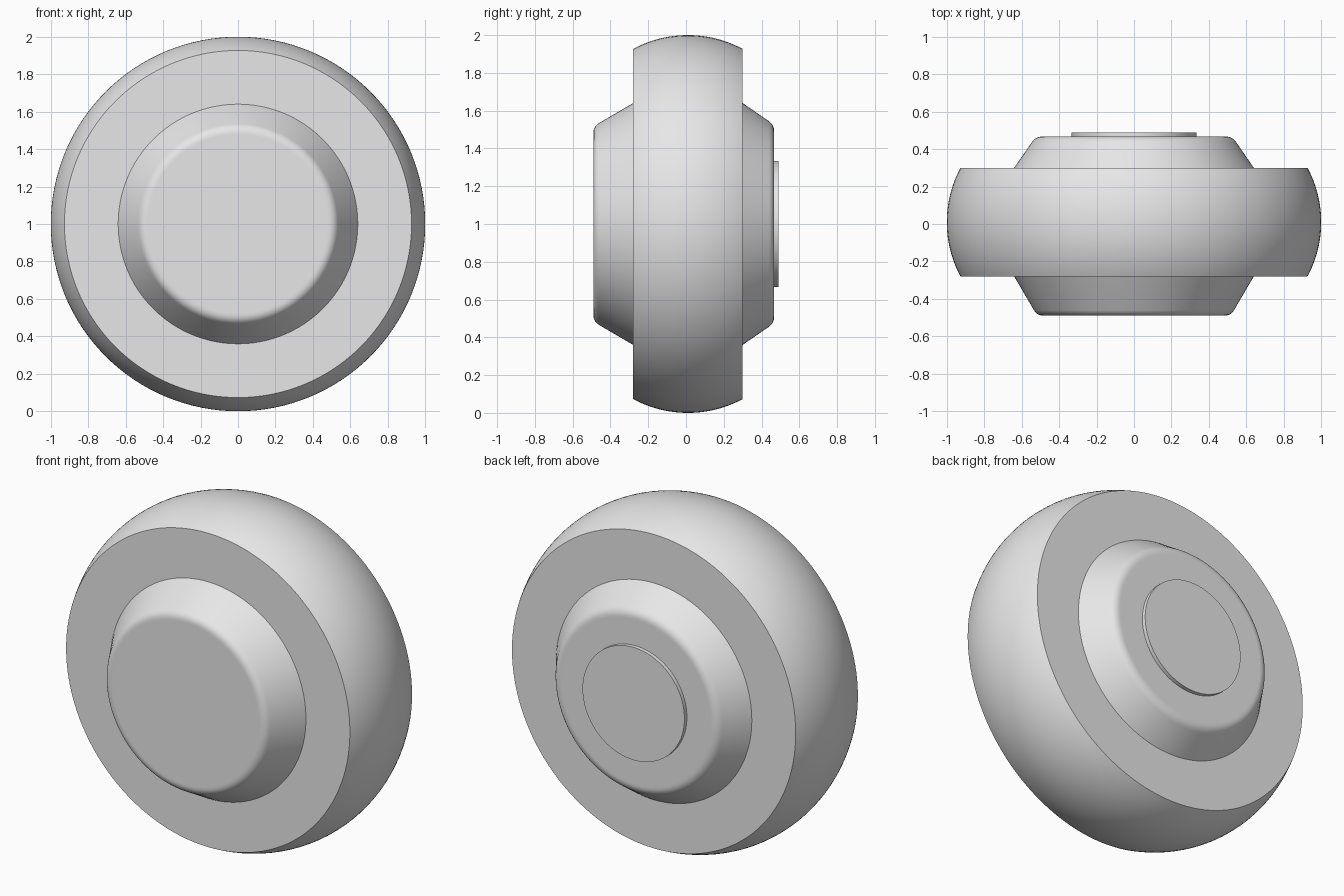
import bpy, bmesh, math
from mathutils import Vector

if "Cube" in bpy.data.objects:
    bpy.data.objects.remove(bpy.data.objects["Cube"], do_unlink=True)

grey = bpy.data.materials.new("light_grey")
grey.use_nodes = True
grey.diffuse_color = (0.8, 0.8, 0.8, 1)
grey.node_tree.nodes["Principled BSDF"].inputs["Base Color"].default_value = (0.8, 0.8, 0.8, 1)


def lathe(name, profile, steps=128):
    """Revolve (radius, y) points about the horizontal axle."""
    bm = bmesh.new()
    verts = [bm.verts.new((r, y, 0)) for r, y in profile]
    edges = [bm.edges.new(pair) for pair in zip(verts, verts[1:])]
    bmesh.ops.spin(bm, geom=verts + edges, cent=(0, 0, 0), axis=(0, 1, 0),
                   angle=math.tau, steps=steps, use_duplicate=False)
    bmesh.ops.remove_doubles(bm, verts=bm.verts, dist=0.0005)
    bmesh.ops.recalc_face_normals(bm, faces=bm.faces)
    mesh = bpy.data.meshes.new(name)
    bm.to_mesh(mesh)
    bm.free()
    mesh.materials.append(grey)
    obj = bpy.data.objects.new(name, mesh)
    obj.location.z = 1
    bpy.context.collection.objects.link(obj)
    bpy.ops.object.select_all(action='DESELECT')
    obj.select_set(True)
    bpy.context.view_layer.objects.active = obj
    bpy.ops.object.shade_smooth_by_angle(angle=math.radians(30))
    return obj


def rounded_corner(before, corner, after, cut=0.035, steps=8):
    """Soft curve replacing a profile corner."""
    c = Vector(corner)
    a = c + (Vector(before) - c).normalized() * cut
    b = c + (Vector(after) - c).normalized() * cut
    ts = [i / steps for i in range(steps + 1)]
    return [tuple(a * (1 - t) ** 2 + c * 2 * t * (1 - t) + b * t * t) for t in ts]


# Tyre: crowned tread between two flat side walls
middle, half, rim, crown = 0.01, 0.29, 0.927, 1.0
rise = crown - rim
radius = (half ** 2 + rise ** 2) / (2 * rise)
sweep = math.asin(half / radius)
tread = []
for i in range(25):
    a = sweep * (i / 12 - 1)
    tread.append((crown - radius + radius * math.cos(a), middle + radius * math.sin(a)))
lathe("tyre", [(0.5, middle - half)] + tread + [(0.5, middle + half)])


# Hubs: tapered drums with rounded outer edges
def hub(name, base_y, corner_r, face_y):
    base, corner, centre = (0.64, base_y), (corner_r, face_y), (0, face_y)
    curve = rounded_corner(base, corner, centre)
    flat_ring = (curve[-1][0] - 0.006, face_y)
    lathe(name, [(0, base_y), base] + curve + [flat_ring, centre])


hub("front_hub", middle - half, 0.517, -0.49)
hub("back_hub", middle + half, 0.525, 0.467)

# Thin cap on the back hub
lathe("back_cap", [(0, 0.45), (0.333, 0.45), (0.333, 0.49), (0, 0.49)])
